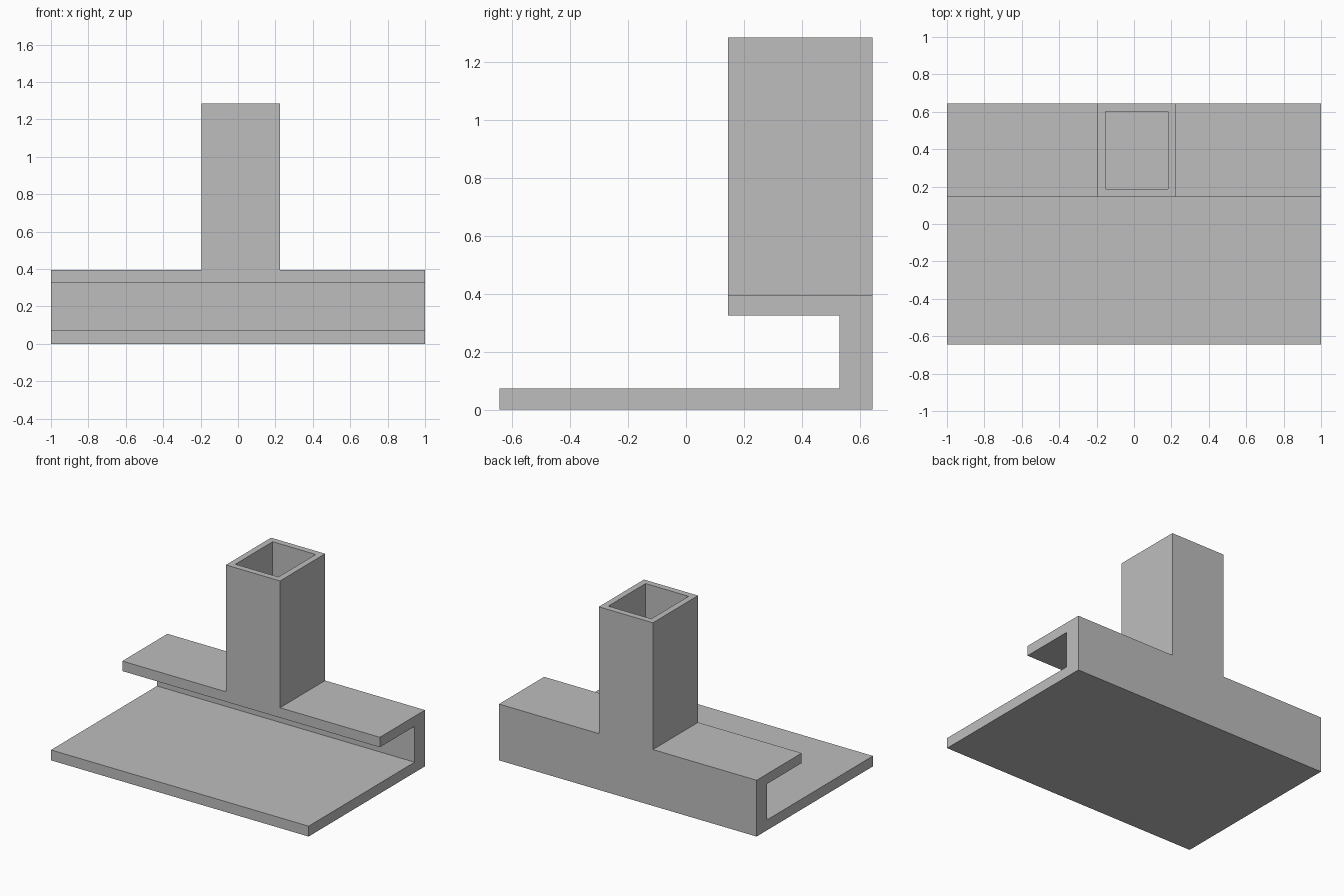
import bpy
import bmesh
from mathutils import Vector

cube = bpy.data.objects.get("Cube")
if cube:
    bpy.data.objects.remove(cube, do_unlink=True)

HALF_LENGTH = 1.0
FRONT, BACK = -0.645, 0.645
LIP_FRONT, WEB_FRONT = 0.145, 0.53
PLATE_TOP, LIP_BOTTOM, LIP_TOP = 0.073, 0.325, 0.395
TOWER_LEFT, TOWER_RIGHT, TOWER_TOP = 0.225, -0.195, 1.285
WALL = 0.043

# Plain grey material
grey = bpy.data.materials.new("plain_grey")
grey.use_nodes = True
colour = (0.515, 0.515, 0.515, 1)
grey.diffuse_color = colour
grey.node_tree.nodes["Principled BSDF"].inputs["Base Color"].default_value = colour

bm = bmesh.new()


def raise_face(face, height):
    """Extrude one face vertically and return its moved copy."""
    new = bmesh.ops.extrude_discrete_faces(bm, faces=[face])["faces"][0]
    bmesh.ops.translate(bm, verts=new.verts, vec=(0, 0, height))
    return new


# Channel: side profile of base plate, back web and upper lip, swept along x
profile = [(FRONT, 0), (BACK, 0), (BACK, LIP_TOP), (LIP_FRONT, LIP_TOP),
           (LIP_FRONT, LIP_BOTTOM), (WEB_FRONT, LIP_BOTTOM),
           (WEB_FRONT, PLATE_TOP), (FRONT, PLATE_TOP)]
end = bm.faces.new([bm.verts.new((-HALF_LENGTH, y, z)) for y, z in profile])
sweep = bmesh.ops.extrude_face_region(bm, geom=[end])["geom"]
bmesh.ops.translate(bm, vec=(2 * HALF_LENGTH, 0, 0),
                    verts=[v for v in sweep if isinstance(v, bmesh.types.BMVert)])
bmesh.ops.recalc_face_normals(bm, faces=bm.faces)

# Tower: cut its width into the lip, then raise that part of the top
for x in (TOWER_RIGHT, TOWER_LEFT):
    bmesh.ops.bisect_plane(bm, geom=bm.verts[:] + bm.edges[:] + bm.faces[:],
                           plane_co=Vector((x, 0, 0)), plane_no=Vector((1, 0, 0)))
bm.normal_update()
footprint = next(f for f in bm.faces if f.normal.z > 0.9
                 and abs(f.calc_center_median().z - LIP_TOP) < 0.01
                 and abs(f.calc_center_median().x) < 0.1)
top = raise_face(footprint, TOWER_TOP - LIP_TOP)
bm.normal_update()

# Square bore down to the lip
bmesh.ops.inset_region(bm, faces=[top], thickness=WALL, use_even_offset=True)
raise_face(top, LIP_TOP - TOWER_TOP)

# Merge coplanar faces
bmesh.ops.dissolve_limit(bm, angle_limit=0.01, verts=bm.verts[:], edges=bm.edges[:])
bmesh.ops.recalc_face_normals(bm, faces=bm.faces)

mesh = bpy.data.meshes.new("channel_bracket_with_tower")
bm.to_mesh(mesh)
bm.free()
mesh.materials.append(grey)
bracket = bpy.data.objects.new("channel_bracket_with_tower", mesh)
bpy.context.collection.objects.link(bracket)
